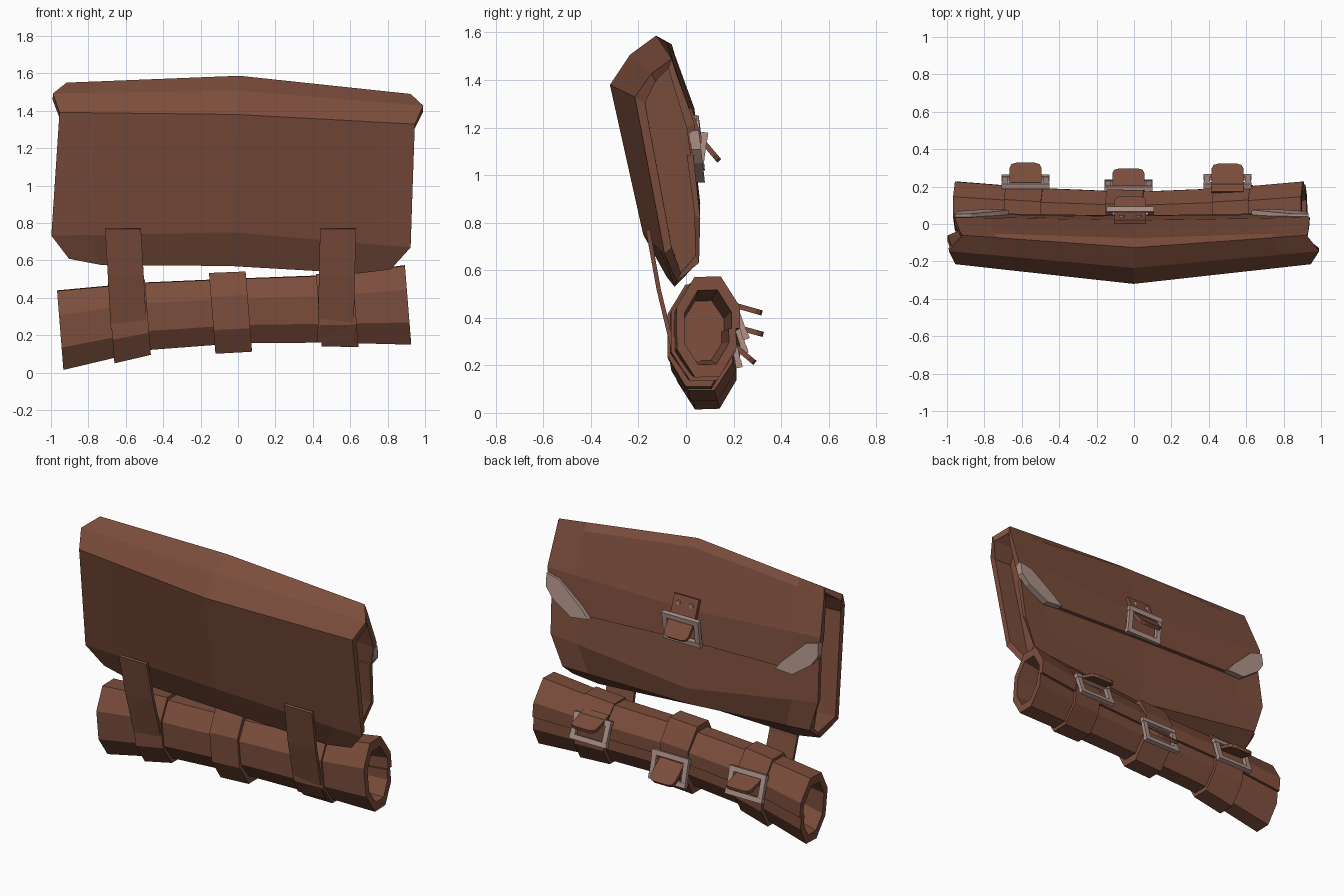
import bpy, bmesh, math
from mathutils import Vector

if "Cube" in bpy.data.objects:
    bpy.data.objects.remove(bpy.data.objects["Cube"])


def material(name, rgb):
    m = bpy.data.materials.new(name)
    m.diffuse_color = (*rgb, 1)
    m.use_nodes = True
    m.node_tree.nodes["Principled BSDF"].inputs["Base Color"].default_value = m.diffuse_color
    return m


LEATHER = material("brown leather", (0.20, 0.075, 0.045))
METAL = material("dull metal", (0.42, 0.29, 0.25))


def loft(bm, loops):
    """Skin a row of equal-length loops and cap both ends."""
    rows = [[bm.verts.new(p) for p in lp] for lp in loops]
    n = len(rows[0])
    for a, b in zip(rows, rows[1:]):
        for i in range(n):
            j = (i + 1) % n
            bm.faces.new((a[i], a[j], b[j], b[i]))
    bm.faces.new(rows[0][::-1])
    bm.faces.new(rows[-1])


def finish(name, bm, mat):
    bmesh.ops.recalc_face_normals(bm, faces=bm.faces[:])
    me = bpy.data.meshes.new(name)
    bm.to_mesh(me)
    bm.free()
    me.materials.append(mat)
    ob = bpy.data.objects.new(name, me)
    bpy.context.collection.objects.link(ob)
    return ob


def strip(bm, pts, th):
    """Flat band along points (x, y, z, half width), bending in the yz plane."""
    loops = []
    for i, (x, y, z, w) in enumerate(pts):
        a, b = pts[max(i - 1, 0)], pts[min(i + 1, len(pts) - 1)]
        d = Vector((b[1] - a[1], b[2] - a[2])).normalized() * th / 2
        ny, nz = -d.y, d.x
        loops.append([(x - w, y + ny, z + nz), (x + w, y + ny, z + nz),
                      (x + w, y - ny, z - nz), (x - w, y - ny, z - nz)])
    loft(bm, loops)


# ---- satchel body: centre profile (y, z) blended to end profile (x, y, z)
PROFILE = [
    ((-.32, 1.38), (.95, -.215, 1.36)),    # front fold
    ((-.235, 1.507), (.99, -.145, 1.46)),
    ((-.126, 1.587), (.92, -.06, 1.52)),   # top ridge
    ((-.076, 1.55), (.93, -.045, 1.47)),
    ((.02, 1.2), (.95, .035, 1.25)),
    ((.045, 1.02), (.93, .052, 1.12)),     # flap edge
    ((.018, 1.02), (.93, .03, 1.12)),
    ((.045, .72), (.93, .06, .85)),        # pouch bulge
    ((.0, .6), (.86, .055, .66)),
    ((-.08, .57), (.86, -.04, .58)),       # bottom
    ((-.18, .75), (.96, -.09, .70)),
]


def lean(x, y, z):
    return (x + .05 * (z - 1.45), y, z - .033 * x)


def section(t):
    out, s = [], abs(t)
    for i, ((cy, cz), (ex, ey, ez)) in enumerate(PROFILE):
        z = cz + (ez - cz) * s
        if 0 < s < 1:
            z = 1.01 if i in (5, 6) else z - .025 if i == 9 else z
        out.append((ex * t, cy + (ey - cy) * s, z))
    return out


def gusset(side, x=None):
    """Inset copy of an end loop, narrowed along the slanted slab."""
    out = []
    for px, y, z in section(side):
        mid = -.04 - .17 * (z - 1.03)
        z2 = 1.03 + (z - 1.03) * .92
        out.append((side * x if x else px, -.04 - .17 * (z2 - 1.03) + (y - mid) * .68, z2))
    return out


bm = bmesh.new()
loops = [gusset(-1, .83), gusset(-1)]
loops += [section(t) for t in (-1, -.8, 0, .8, 1)]
loops += [gusset(1), gusset(1, .83)]
loft(bm, [[lean(*p) for p in lp] for lp in loops])
finish("satchel_body", bm, LEATHER)

# ---- metal corner plates on the flap
CORNER = [(.65, 1.005), (.77, .995), (.90, 1.08), (.945, 1.14), (.945, 1.22), (.86, 1.2), (.70, 1.06)]
for side, label in ((-1, "left"), (1, "right")):
    bm = bmesh.new()
    layers = []
    for off in (-.025, .016):
        layers.append([lean(side * x, .045 + .018 * x - .13 * (z - 1.03) + off, z) for x, z in CORNER])
    loft(bm, layers)
    finish("flap_corner_" + label, bm, METAL)

# ---- bedroll: stations of x, centre y, centre z, half depth, half height
STATIONS = [(-.95, .09, .22, .13, .212), (-.5, .065, .295, .12, .18),
            (0, .05, .325, .115, .172), (.5, .065, .335, .12, .18),
            (.91, .09, .355, .13, .212)]


def station(x):
    for a, b in zip(STATIONS, STATIONS[1:]):
        if x <= b[0]:
            t = (x - a[0]) / (b[0] - a[0])
            return [p + (q - p) * t for p, q in zip(a, b)]
    return list(STATIONS[-1])


def ring(x, sy=1.0, sz=1.0, wrap=True):
    """Tall octagon; wrap adds the step where the rolled sheet overlaps."""
    _, yc, zc, hy, hz = station(x)
    angles = [22.5 + 45 * k for k in range(8)]
    if wrap:
        angles = [0] + angles + [360]
    out = []
    for a in angles:
        r = 1 if a in (0, 360) else 1 / math.cos(math.pi / 8)
        r *= 1.06 - .13 * a / 360 if wrap else 1
        dy = hy * sy * r * math.cos(math.radians(a))
        dz = hz * sz * r * math.sin(math.radians(a))
        out.append((x - .08 * dz, yc + dy, zc + dz))
    return out


bm = bmesh.new()
lo, hi = STATIONS[0][0], STATIONS[-1][0]
loft(bm, [ring(lo + .3, .66, .66), ring(lo, .74, .74)] + [ring(s[0]) for s in STATIONS]
     + [ring(hi, .74, .74), ring(hi - .3, .66, .66)])
finish("bedroll", bm, LEATHER)

# ---- bands around the bedroll
for label, x, sy, sz in (("left", -.58, 1.1, 1.12), ("middle", -.04, 1.12, 1.24), ("right", .53, 1.1, 1.08)):
    bm = bmesh.new()
    loft(bm, [ring(x - .098, sy, sz, False), ring(x + .098, sy, sz, False)])
    finish("bedroll_band_" + label, bm, LEATHER)

# ---- hanging straps between satchel and bedroll
for label, x, dx in (("left", -.615, .03), ("right", .535, -.012)):
    bm = bmesh.new()
    path = [(-.16, .77), (-.115, .52), (-.05, .25), (.0, .165)]
    strip(bm, [(x + dx * i / 2, y, z, .096) for i, (y, z) in enumerate(path)], .018)
    finish("hanging_strap_" + label, bm, LEATHER)


# ---- buckles: square metal frame with a leather tongue through it
def buckle(label, x, top, bottom, tongue):
    bm = bmesh.new()
    t, b = Vector(top), Vector(bottom)
    d = (b - t).normalized() * .03
    for s in (-1, 1):
        strip(bm, [(x + s * .11, *t, .016), (x + s * .11, *b, .016)], .024)
    for p, q in ((t, t + d), (b - d, b)):
        strip(bm, [(x, *p, .128), (x, *q, .128)], .028)
    finish("buckle_frame_" + label, bm, METAL)
    bm = bmesh.new()
    pts = [(x, y, z, .085) for y, z in tongue]
    p, q = Vector(tongue[-2]), Vector(tongue[-1])
    pts[-1:] = [(x, *p.lerp(q, .75), .085), (x, *p.lerp(q, .93), .075), (x, *q, .05)]
    strip(bm, pts, .022)
    finish("buckle_tongue_" + label, bm, LEATHER)


buckle("left", -.58, (.20, .41), (.25, .25), [(.17, .38), (.215, .36), (.325, .33)])
buckle("middle", -.03, (.185, .36), (.225, .19), [(.15, .33), (.195, .29), (.29, .21)])
buckle("right", .5, (.20, .46), (.255, .31), [(.17, .47), (.215, .45), (.32, .42)])
buckle("satchel", -.02, (.08, 1.18), (.058, 1.01), [(.012, 1.28), (.055, 1.16), (.14, 1.06)])

# ---- rivets on the satchel strap
for s in (-1, 1):
    bm = bmesh.new()
    layers = []
    for y in (.025, .045):
        layers.append([(-.02 + s * .045 + .014 * math.cos(k * math.pi / 4), y,
                        1.24 + .014 * math.sin(k * math.pi / 4)) for k in range(8)])
    loft(bm, layers)
    finish("strap_rivet_" + ("left" if s < 0 else "right"), bm, METAL)
